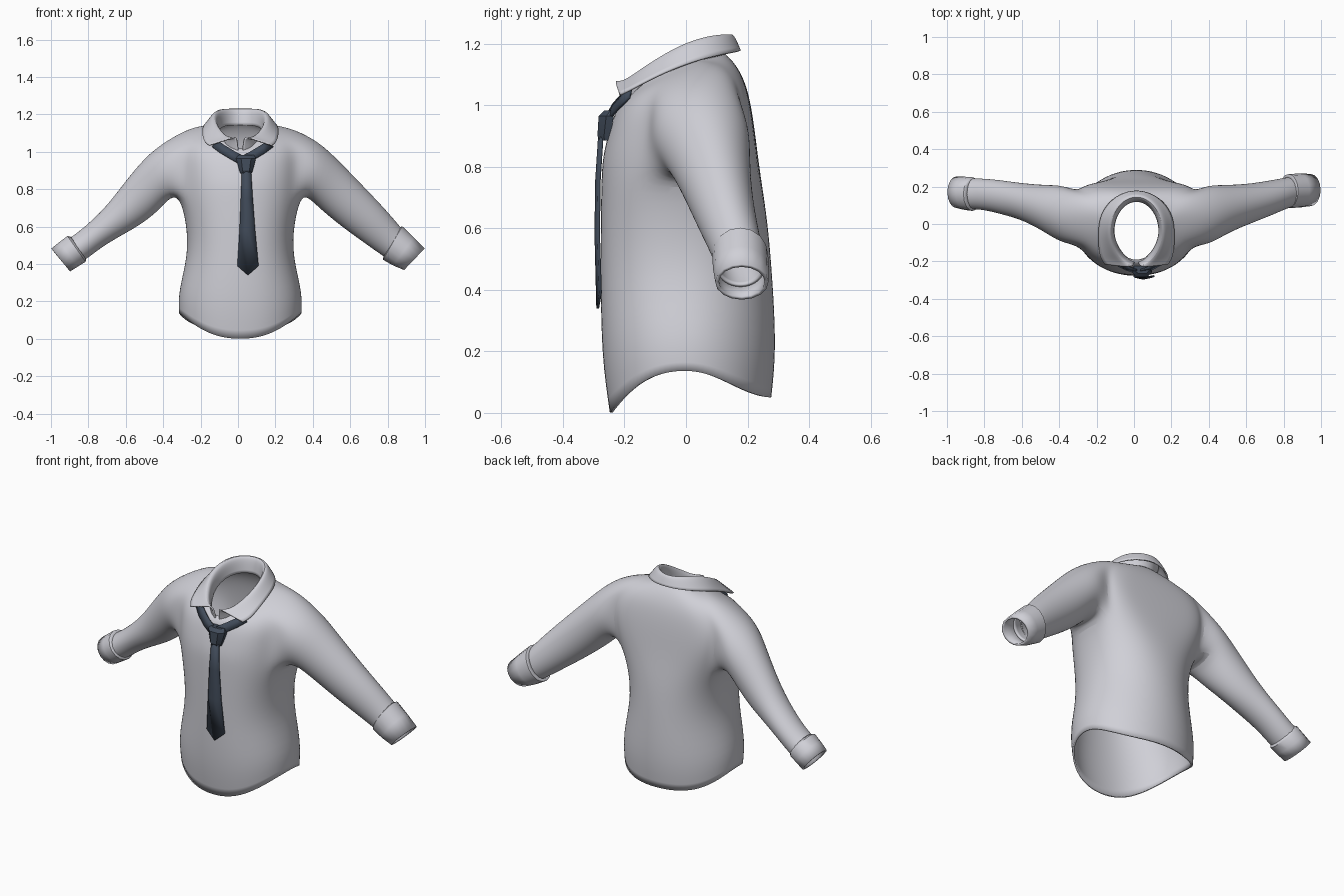
import bpy
import bmesh
from math import sin, cos, pi, copysign, radians

cube = bpy.data.objects.get("Cube")
if cube:
    bpy.data.objects.remove(cube, do_unlink=True)


def material(name, rgb):
    m = bpy.data.materials.new(name)
    m.use_nodes = True
    m.diffuse_color = (*rgb, 1)
    m.node_tree.nodes["Principled BSDF"].inputs["Base Color"].default_value = (*rgb, 1)
    return m


CLOTH = material("pale grey cloth", (0.63, 0.63, 0.68))
NAVY = material("dark slate blue", (0.053, 0.071, 0.102))


def finish(bm, name, mat, thickness=0.0, offset=-1, subdiv=0, angle=50):
    """Turn a bmesh into a shaded object with optional smoothing and thickness."""
    bmesh.ops.recalc_face_normals(bm, faces=bm.faces)
    mesh = bpy.data.meshes.new(name)
    bm.to_mesh(mesh)
    bm.free()
    ob = bpy.data.objects.new(name, mesh)
    bpy.context.collection.objects.link(ob)
    mesh.materials.append(mat)
    if subdiv:
        s = ob.modifiers.new("smooth", 'SUBSURF')
        s.levels = s.render_levels = subdiv
        s.boundary_smooth = 'PRESERVE_CORNERS'
    if thickness:
        s = ob.modifiers.new("thickness", 'SOLIDIFY')
        s.thickness, s.offset = thickness, offset
    bpy.ops.object.select_all(action='DESELECT')
    ob.select_set(True)
    bpy.context.view_layer.objects.active = ob
    bpy.ops.object.shade_smooth_by_angle(angle=radians(angle))


def bridge(bm, a, b, closed=True):
    n = len(a)
    for i in range(n if closed else n - 1):
        j = (i + 1) % n
        bm.faces.new((a[i], a[j], b[j], b[i]))


def loft(rows, closed=True, caps=False):
    bm = bmesh.new()
    vs = [[bm.verts.new(p) for p in row] for row in rows]
    for a, b in zip(vs, vs[1:]):
        bridge(bm, a, b, closed)
    if caps:
        bm.faces.new(vs[0])
        bm.faces.new(vs[-1])
    return bm


def power(t, e):
    return copysign(abs(t) ** e, t)


SIDES = 24


def body_ring(hx, yf, cy, yb, zs, zf, zb, back, slope):
    """Rounded cross-section, widest at cy, with separate side, front and back heights."""
    ring = []
    for i in range(SIDES):
        c, s = cos(2 * pi * i / SIDES), sin(2 * pi * i / SIDES)
        e = back if s > 0.01 else 0.88
        t = abs(s)
        if s > 0:
            y, z = cy + (yb - cy) * t ** e, zs + (zb - zs) * t * t * (3 - 2 * t)
        else:
            y, z = cy + (yf - cy) * t ** e, zs + (zf - zs) * t ** slope
        ring.append((.012 + hx * power(c, e), y, z))
    return ring


def arm_ring(xt, zt, xb, zb, y0, y1, grow=1.03):
    """Sixteen points around the arm, starting at the lower front."""
    ring = []
    for k in range(16):
        a = radians(225 + 22.5 * k)
        u, v = cos(a) * grow, sin(a) * grow
        ring.append(((xt + xb) / 2 + (xt - xb) / 2 * v,
                     (y0 + y1) / 2 + (y1 - y0) / 2 * u,
                     (zt + zb) / 2 + (zt - zb) / 2 * v))
    return ring


# Shirt body: half width, front y, widest y, back y, side z, front z, back z,
# back squareness, front slope
BODY = [
    (.33, -.25, .01, .28, .14, -.003, .05, 1.0, 2.2),
    (.336, -.277, .01, .297, .25, .18, .2, 1.0, 2.2),
    (.28, -.28, .01, .284, .45, .42, .44, 1.0, 2),
    (.29, -.28, .01, .268, .62, .6, .62, .9, 2),
    (.325, -.278, .03, .247, .755, .74, .75, .72, 2),
    (.335, -.275, .05, .234, .85, .82, .84, .55, 2),
    (.34, -.262, .06, .224, .95, .88, .92, .46, 1.8),
    (.335, -.245, .06, .212, 1.05, .94, 1.0, .46, 1.5),
    (.29, -.228, .06, .194, 1.125, .985, 1.075, .55, 1.3),
    (.20, -.213, .05, .162, 1.142, 1.01, 1.135, .8, 1.2),
    (.133, -.195, .0, .13, 1.145, 1.015, 1.165, .9, 1.5),
]

# Sleeves: top x, top z, underside x, underside z, front y, back y
LEFT_ARM = [
    (.43, 1.055, .37, .765, -.11, .207),
    (.54, .95, .44, .695, -.05, .207),
    (.665, .82, .55, .605, 0, .213),
    (.785, .695, .66, .525, .045, .23),
    (.87, .595, .78, .44, .09, .25),
    (.92, .535, .83, .41, .10, .255),
]
RIGHT_ARM = [
    (-.42, 1.035, -.36, .765, -.10, .207),
    (-.52, .945, -.43, .68, -.04, .207),
    (-.64, .79, -.53, .605, .02, .216),
    (-.715, .695, -.64, .545, .045, .228),
    (-.805, .61, -.73, .49, .07, .24),
    (-.88, .55, -.80, .435, .08, .243),
    (-.93, .52, -.84, .41, .08, .245),
]

bm = bmesh.new()
rings = [[bm.verts.new(p) for p in body_ring(*r)] for r in BODY]
LOW, HIGH = 4, 8
holes = {c % SIDES for c in (-2, -1, 0, 1, 10, 11, 12, 13)}
for r, (a, b) in enumerate(zip(rings, rings[1:])):
    for i in range(SIDES):
        if LOW <= r < HIGH and i in holes:
            continue
        j = (i + 1) % SIDES
        bm.faces.new((a[i], a[j], b[j], b[i]))

# Grow each sleeve out of its armhole
for cols, arm in (((-2, -1, 0, 1, 2), LEFT_ARM), ((14, 13, 12, 11, 10), RIGHT_ARM)):
    loop = [rings[LOW][c] for c in cols[:-1]]
    loop += [rings[r][cols[-1]] for r in range(LOW, HIGH)]
    loop += [rings[HIGH][c] for c in cols[:0:-1]]
    loop += [rings[r][cols[0]] for r in range(HIGH, LOW, -1)]
    for section in arm:
        ring = [bm.verts.new(p) for p in arm_ring(*section)]
        bridge(bm, loop, ring)
        loop = ring
# Remove loose points inside the armholes
bmesh.ops.delete(bm, geom=[v for v in bm.verts if not v.link_faces], context='VERTS')
finish(bm, "shirt_body_and_sleeves", CLOTH, 0.01, subdiv=2)

# Turned cuffs
CUFFS = {
    "left_cuff": [(.862, .595, .777, .437, .095, .25), (.878, .602, .775, .423, .085, .267),
                  (.94, .542, .83, .392, .088, .27), (.998, .483, .888, .368, .095, .268)],
    "right_cuff": [(-.892, .545, -.812, .425, .08, .243), (-.912, .55, -.815, .412, .07, .25),
                   (-.955, .517, -.855, .387, .075, .253), (-.998, .483, -.898, .36, .085, .255)],
}
for name, sections in CUFFS.items():
    finish(loft([arm_ring(*s, grow=1) for s in sections]), name, CLOTH, 0.012, angle=40)


# Folded collar: stand, crest and fall, open at the front with spread points
def collar_row(gap, hx, yf, yb, front, height):
    row = []
    for k in range(19):
        a = radians(-90 + gap + (360 - 2 * gap) * k / 18)
        e = front if sin(a) < 0 else 1
        y = (yf + yb) / 2 + (yb - yf) / 2 * power(sin(a), e)
        row.append((.013 + hx * power(cos(a), e), y, height(y)))
    return row


def crest_z(y):
    return 1.075 + .152 * sin(max(0, min(1, (y + .2) / .33)) * pi / 2)


def fall_z(y):
    s = (y + .2) / .37
    return 1.04 + .135 * s + .022 * sin(pi * max(0, min(1, s)))


collar = [
    collar_row(7, .124, -.205, .125, 1.15, lambda y: crest_z(y) - .085),
    collar_row(9, .128, -.22, .135, 1.15, lambda y: crest_z(y) - .02),
    collar_row(12, .141, -.232, .148, 1.1, lambda y: crest_z(y) + .006),
    collar_row(22, .161, -.24, .16, .9, lambda y: crest_z(y) - .008),
    collar_row(43, .203, -.245, .177, .5, fall_z),
]
finish(loft(collar, closed=False), "collar", CLOTH, 0.008, 0, 2)

# Tie blade with a slight centre ridge and a pointed tip
blade = []
for x, z, w, y, drop in ((.045, .92, .022, -.275, 0), (.047, .75, .031, -.286, 0),
                         (.05, .58, .041, -.288, 0), (.053, .39, .056, -.282, .05)):
    blade.append([(x - w, y + .004, z), (x, y - .005, z - drop), (x + w, y + .004, z)])
finish(loft(blade, closed=False), "tie_blade", NAVY, 0.009, 0, angle=30)

# Tie knot
knot = []
for z, w, y0, y1 in ((.885, .03, -.28, -.25), (.9, .036, -.288, -.245),
                     (.965, .053, -.284, -.235), (.983, .042, -.265, -.225)):
    x = .043
    knot.append([(x - w, y1, z), (x - w, (y0 + y1) / 2, z), (x - w * .5, y0, z),
                 (x + w * .5, y0, z), (x + w, (y0 + y1) / 2, z), (x + w, y1, z)])
finish(loft(knot, caps=True), "tie_knot", NAVY, angle=30)

# Tie bands running up beneath the collar points
for name, side in (("left_tie_band", 1), ("right_tie_band", -1)):
    band = []
    for d, y, z in ((.01, -.258, .957), (.06, -.242, .985), (.11, -.215, 1.015), (.15, -.185, 1.045)):
        x = .025 + side * d
        band.append([(x + side * .012, y, z - .02), (x - side * .012, y + .008, z + .02)])
    finish(loft(band, closed=False), name, NAVY, 0.01, 0, angle=40)
